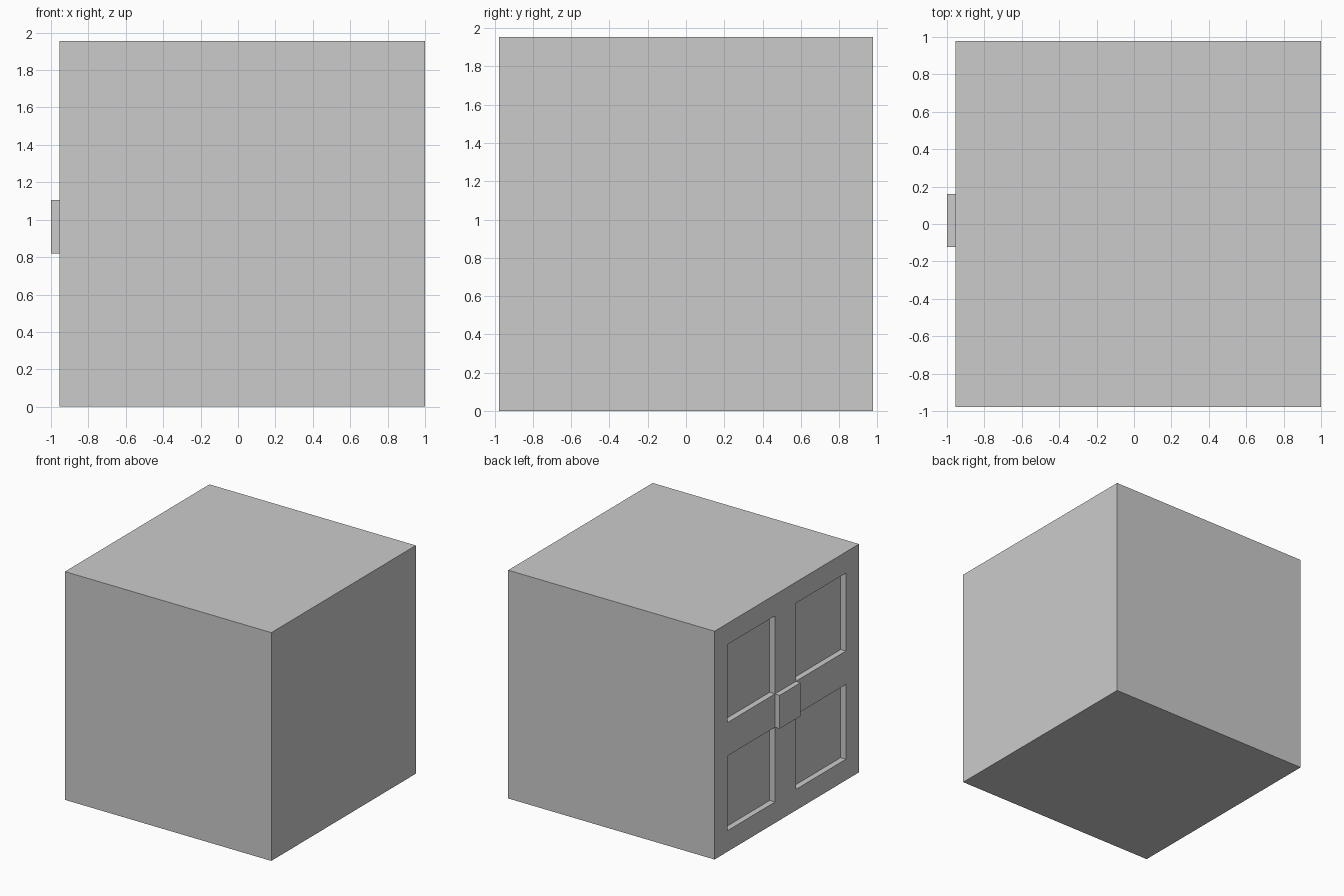
import bpy, bmesh
from mathutils import Matrix, Vector

if "Cube" in bpy.data.objects:
    bpy.data.objects.remove(bpy.data.objects["Cube"])

FACE_X = -0.955                      # plane of the panelled side
Y_CUTS = (-0.80, -0.122, 0.16, 0.80)  # recess edges across the side
Z_CUTS = (0.18, 0.82, 1.106, 1.774)  # recess edges up the side
RECESS, KNOB = 0.05, 0.045

bm = bmesh.new()

# Plain cube body
bmesh.ops.create_cube(bm, size=1, matrix=Matrix.Translation((0.0225, 0, 0.9775))
                      @ Matrix.Diagonal((1.955, 1.955, 1.955, 1)))


def panel_faces():
    return [f for f in bm.faces
            if all(abs(v.co.x - FACE_X) < 1e-4 for v in f.verts)]


def cut(point, normal):
    faces = panel_faces()
    geom = list({e for f in faces for e in f.edges} | {v for f in faces for v in f.verts})
    bmesh.ops.bisect_plane(bm, geom=geom + faces, plane_co=point, plane_no=normal)


def push(faces, dx):
    res = bmesh.ops.extrude_face_region(bm, geom=faces)["geom"]
    verts = [g for g in res if isinstance(g, bmesh.types.BMVert)]
    bmesh.ops.translate(bm, verts=verts, vec=Vector((dx, 0, 0)))
    # Drop any original faces left behind by the extrusion
    old = [f for f in faces if f.is_valid]
    if old:
        bmesh.ops.delete(bm, geom=old, context='FACES_ONLY')


def cells(y_bands, z_bands):
    found = []
    for f in panel_faces():
        c = f.calc_center_bounds()
        if (any(a < c.y < b for a, b in y_bands)
                and any(a < c.z < b for a, b in z_bands)):
            found.append(f)
    return found


# Split the left side into a grid
for y in Y_CUTS:
    cut((0, y, 0), (0, 1, 0))
for z in Z_CUTS:
    cut((0, 0, z), (0, 0, 1))

# Four recessed panels, then the square knob where the bars cross
push(cells((Y_CUTS[:2], Y_CUTS[2:]), (Z_CUTS[:2], Z_CUTS[2:])), RECESS)
push(cells((Y_CUTS[1:3],), (Z_CUTS[1:3],)), -KNOB)

bmesh.ops.recalc_face_normals(bm, faces=bm.faces)
mesh = bpy.data.meshes.new("panelled_box")
bm.to_mesh(mesh)
bm.free()
bpy.context.collection.objects.link(bpy.data.objects.new("panelled_box", mesh))
